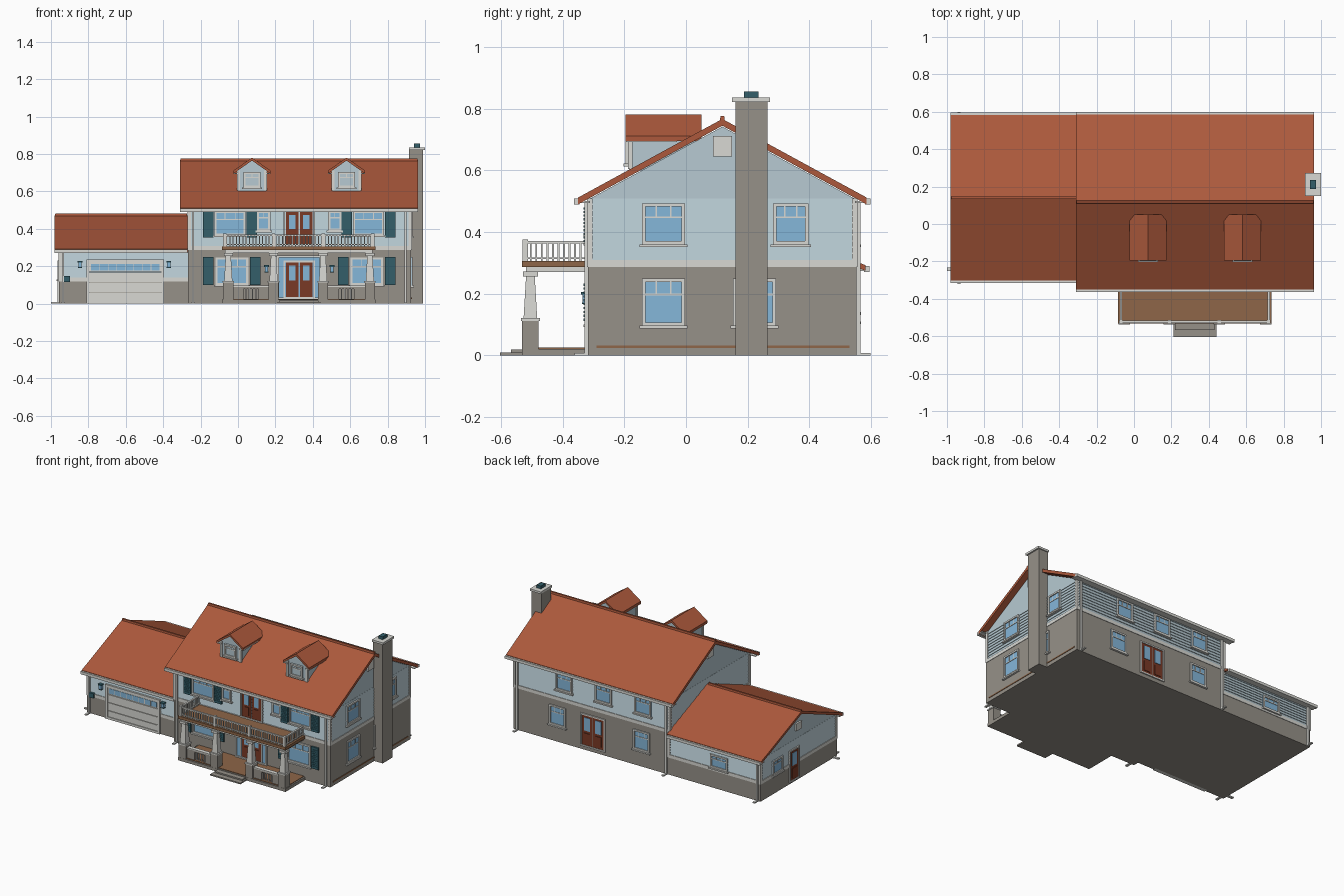
import bpy, bmesh

if "Cube" in bpy.data.objects:
    bpy.data.objects.remove(bpy.data.objects["Cube"])


# Flat colours, given as sRGB and stored as linear
def material(name, *rgb):
    lin = [(c / 255 / 12.92) if c < 11 else ((c / 255 + 0.055) / 1.055) ** 2.4 for c in rgb] + [1]
    m = bpy.data.materials.new(name)
    m.use_nodes = True
    m.diffuse_color = lin
    m.node_tree.nodes["Principled BSDF"].inputs["Base Color"].default_value = lin
    return m


SIDING = material("pale blue siding", 183, 202, 210)
STONE = material("grey stone", 150, 145, 137)
ROOF = material("terracotta roof", 172, 89, 60)
TRIM = material("off white trim", 216, 216, 211)
GLASS = material("sky blue glass", 133, 183, 218)
TEAL = material("dark teal", 51, 95, 106)
DOOR = material("red brown door", 122, 58, 38)
DECK = material("deck brown", 142, 102, 72)

parts = {}


def mesh_for(name, mat):
    return parts.setdefault((name, mat), bmesh.new())


# Box, optionally tapering towards the top
def block(name, mat, x, y, z, inset=0):
    bm = mesh_for(name, mat)
    rings = [[bm.verts.new(p) for p in ((x[0] + i, y[0] + i, h), (x[1] - i, y[0] + i, h),
                                        (x[1] - i, y[1] - i, h), (x[0] + i, y[1] - i, h))]
             for h, i in zip(z, (0, inset))]
    for ring in rings:
        bm.faces.new(ring)
    for k in range(4):
        j = (k + 1) % 4
        bm.faces.new((rings[0][k], rings[0][j], rings[1][j], rings[1][k]))


# Profile extruded along x (profile in y,z) or along y (profile in x,z)
def prism(name, mat, pts, axis, a, b):
    bm = mesh_for(name, mat)
    ends = [[bm.verts.new((t, u, z) if axis == "x" else (u, t, z)) for u, z in pts] for t in (a, b)]
    for e in ends:
        bm.faces.new(e)
    for k in range(len(pts)):
        j = (k + 1) % len(pts)
        bm.faces.new((ends[0][k], ends[0][j], ends[1][j], ends[1][k]))


# Two sloping slabs meeting at a ridge
def gable_roof(name, lo, hi, eave, ridge, t, axis, a, b):
    mid = (lo + hi) / 2
    for edge in (lo, hi):
        prism(name, ROOF, [(edge, eave), (mid, ridge), (mid, ridge - t), (edge, eave - t)], axis, a, b)


# Box on a wall: u runs along it, d is distance out from it
def on_wall(wall, name, mat, u, z, d):
    side, p = wall
    s = -1 if side in ("front", "left") else 1
    out = sorted((p + s * d[0], p + s * d[1]))
    if side in ("front", "back"):
        block(name, mat, u, out, z)
    else:
        block(name, mat, out, u, z)


def frame(wall, name, u, z, w, d):
    for us, zs in (((u[0], u[0] + w), z), ((u[1] - w, u[1]), z),
                   (u, (z[0], z[0] + w)), (u, (z[1] - w, z[1]))):
        on_wall(wall, name, TRIM, us, zs, (-.01, d))


def window(wall, mid, z, width, lights=3, glass=GLASS):
    u = (mid - width / 2, mid + width / 2)
    on_wall(wall, "window_panes", glass, u, z, (-.01, .007))
    frame(wall, "window_frames", u, z, .011, .014)
    bar = z[0] + (z[1] - z[0]) * .66
    on_wall(wall, "window_bars", TRIM, u, (bar - .003, bar + .003), (0, .010))
    for i in range(1, lights):
        c = u[0] + width * i / lights
        on_wall(wall, "window_bars", TRIM, (c - .002, c + .002), (bar, z[1]), (0, .010))
    on_wall(wall, "window_sills", TRIM, (u[0] - .008, u[1] + .008), (z[0] - .009, z[0]), (0, .020))


def door(wall, mid, z, width, leaves=2):
    frame(wall, "door_frames", (mid - width / 2 - .01, mid + width / 2 + .01), (z[0] - .005, z[1] + .01), .01, .014)
    leaf = width / leaves
    for i in range(leaves):
        a = mid - width / 2 + i * leaf
        h = z[1] - z[0]
        on_wall(wall, "doors", DOOR, (a + .003, a + leaf - .003), z, (-.01, .009))
        on_wall(wall, "door_glass", GLASS, (a + .02, a + leaf - .02), (z[0] + h * .5, z[1] - .015), (0, .012))
        on_wall(wall, "door_panels", DOOR, (a + .02, a + leaf - .02), (z[0] + .02, z[0] + h * .42), (0, .013))


def lantern(wall, mid, z):
    on_wall(wall, "lantern_caps", TEAL, (mid - .013, mid + .013), (z + .025, z + .034), (0, .028))
    on_wall(wall, "lantern_glass", GLASS, (mid - .009, mid + .009), (z, z + .025), (.004, .024))
    on_wall(wall, "lantern_bases", TEAL, (mid - .011, mid + .011), (z - .005, z), (0, .026))


# Stone storey, trim band, clapboard courses, gable and corner boards
def house_body(name, x, y, stone_z, eave, peak, courses):
    mid = sum(y) / 2
    block(name + "_stone_wall", STONE, (x[0] - .006, x[1] + .006), (y[0] - .006, y[1] + .006), (0, stone_z))
    block(name + "_band", TRIM, (x[0] - .009, x[1] + .009), (y[0] - .009, y[1] + .009), (stone_z, stone_z + .022))
    prism(name + "_gable_wall", SIDING, [(y[0], stone_z), (y[1], stone_z), (y[1], eave), (mid, peak), (y[0], eave)], "x", *x)
    base = stone_z + .022
    step = (eave - base) / courses
    for i in range(courses):
        block(name + "_clapboards", SIDING, (x[0] - .005, x[1] + .005), (y[0] - .005, y[1] + .005),
              (base + i * step, base + (i + 1) * step), .004)
    for cx in x:
        for cy in y:
            block(name + "_corner_boards", TRIM, (cx - .009, cx + .009), (cy - .009, cy + .009), (base, eave))


# Gutters, soffits and ridge cap
def eaves(name, x, roof_y, wall_y, z, ridge):
    for r, w in zip(roof_y, wall_y):
        s = -1 if r < w else 1
        block(name + "_gutters", TRIM, x, sorted((r - s * .005, r + s * .013)), (z - .022, z - .003))
        block(name + "_soffits", TRIM, x, sorted((r, w)), (z - .018, z - .012))
    mid = sum(roof_y) / 2
    block(name + "_ridge_cap", ROOF, x, (mid - .009, mid + .009), (ridge - .012, ridge + .009), .003)


# Main house
MX, MY = (-.26, .92), (-.312, .548)
house_body("main", MX, MY, .287, .508, .742, 10)
gable_roof("main_roof", -.35, .586, .512, .767, .022, "x", -.31, .962)
eaves("main", (-.31, .962), (-.35, .586), MY, .512, .767)
front, back, right = ("front", MY[0]), ("back", MY[1]), ("right", MX[1])
on_wall(right, "base_board", DECK, (-.29, .53), (.024, .032), (0, .009))
for wall in (right, ("left", MX[0])):
    on_wall(wall, "gable_vents", TRIM, (.088, .150), (.645, .712), (0, .012))

# Garage wing
GX, GY = (-.95, -.255), (-.272, .548)
house_body("garage", GX, GY, .118, .283, .445, 8)
gable_roof("garage_roof", -.302, .583, .292, .472, .018, "x", -.98, -.262)
eaves("garage", (-.98, -.27), (-.302, .583), GY, .292, .472)
g_front, g_left = ("front", GY[0]), ("left", GX[0])
on_wall(g_left, "gable_vents", TRIM, (.11, .17), (.34, .39), (0, .012))
window(g_left, .37, (.13, .23), .11, 2)
door(g_left, .19, (.015, .22), .09, 1)
window(("back", GY[1]), -.64, (.14, .23), .13)

# Garage door with a glazed row
frame(g_front, "garage_door_frame", (-.81, -.395), (0, .235), .016, .016)
for i in range(4):
    on_wall(g_front, "garage_door_panels", TRIM, (-.795, -.41), (.004 + i * .056, .056 + i * .056), (0, .011))
on_wall(g_front, "garage_door_glass", GLASS, (-.785, -.42), (.178, .212), (0, .013))
for i in range(1, 8):
    c = -.785 + i * .0456
    on_wall(g_front, "garage_door_bars", TRIM, (c - .002, c + .002), (.178, .212), (0, .015))
for x in (-.845, -.37):
    lantern(g_front, x, .195)
on_wall(g_front, "meter_box", TEAL, (-.93, -.898), (.115, .147), (0, .02))

# Front openings, mirrored about the entrance axis
AXIS = .3275
for s in (-1, 1):
    window(front, AXIS + s * .37, (.365, .495), .165)
    window(front, AXIS + s * .36, (.10, .248), .175)
    window(front, AXIS + s * .19, (.39, .495), .07, 2)
    for z, offsets in (((.355, .497), (.486, .253)), ((.10, .25), (.486, .235))):
        for o in offsets:
            c = AXIS + s * o
            on_wall(front, "shutters", TEAL, (c - .028, c + .028), z, (0, .017))
            for k in range(10):
                h = z[0] + .012 + k * (z[1] - z[0] - .024) / 10
                on_wall(front, "shutter_slats", TEAL, (c - .020, c + .020), (h, h + .007), (0, .020))
    lantern(front, AXIS + s * .175, .172)
door(front, AXIS, (.31, .49), .15)
on_wall(front, "entrance_glass", GLASS, (.215, .44), (.03, .25), (0, .008))
frame(front, "entrance_surround", (.207, .448), (.022, .258), .011, .018)
door(front, AXIS, (.03, .22), .15)

# Back and right side openings
for x in (.54, .24, -.06):
    window(back, x, (.36, .485), .125)
for x in (.59, -.05):
    window(back, x, (.11, .245), .125)
door(back, .32, (.03, .24), .17)
for y, z, w in ((-.073, (.36, .493), .14), (.34, (.36, .493), .115),
                (-.073, (.096, .249), .14), (.222, (.096, .249), .14)):
    window(right, y, z, w)

# Dormers
for x in (.075, .58):
    prism("dormer_walls", SIDING, [(x - .075, .6), (x + .075, .6), (x + .075, .715), (x, .765), (x - .075, .715)], "y", -.183, .04)
    gable_roof("dormer_roofs", x - .1, x + .1, .711, .781, .016, "y", -.196, .05)
    face = ("front", -.183)
    window(face, x, (.622, .703), .09, 2, SIDING)
    for s in (-1, 1):
        c = x + s * .073
        on_wall(face, "dormer_corner_boards", TRIM, (c - .008, c + .008), (.604, .712), (-.01, .006))
        block("dormer_soffits", TRIM, sorted((x + s * .07, x + s * .1)), (-.194, -.03), (.692, .699))

# Chimney
block("chimney", STONE, (.915, .99), (.16, .265), (0, .822))
block("chimney_cap", TRIM, (.915, 1.0), (.15, .272), (.822, .836))
block("chimney_flue", TEAL, (.94, .972), (.188, .236), (.836, .856))

# Porch floor, steps and balcony deck
PX, PY = (-.085, .735), (-.533, -.312)
block("porch_base", STONE, PX, PY, (0, .021))
block("porch_floor", DECK, (-.075, .725), (-.523, -.312), (.021, .025))
block("lower_step", STONE, (.21, .44), (-.603, -.53), (0, .009))
block("upper_step", STONE, (.22, .43), (-.568, -.53), (.009, .018))
block("balcony_beam", TRIM, (-.07, .72), (-.52, -.312), (.27, .286))
block("balcony_deck", DECK, PX, PY, (.286, .306))

# Porch columns on stone piers
for x in (-.052, .19, .455, .705):
    y = -.505
    block("column_piers", STONE, (x - .027, x + .027), (y - .027, y + .027), (.021, .112))
    block("pier_caps", TRIM, (x - .031, x + .031), (y - .031, y + .031), (.112, .121))
    block("columns", TRIM, (x - .022, x + .022), (y - .022, y + .022), (.121, .258), .008)
    block("column_heads", TRIM, (x - .024, x + .024), (y - .024, y + .024), (.256, .272))

# Low porch walls with a baluster opening
for a, b in ((-.025, .163), (.482, .678)):
    y = (-.517, -.495)
    mid = (a + b) / 2
    for u in ((a, mid - .04), (mid + .04, b)):
        block("porch_low_walls", STONE, u, y, (.021, .09))
    block("porch_low_walls", STONE, (a, b), y, (.078, .09))
    block("porch_wall_caps", TRIM, (a, b), (-.52, -.492), (.09, .098))
    for i in range(4):
        c = mid - .027 + i * .018
        block("porch_balusters", TRIM, (c - .003, c + .003), (-.51, -.502), (.021, .078))

# Balcony railing
RX, RY = (-.07, .72), -.522
for z in ((.313, .318), (.362, .371)):
    block("balcony_rails", TRIM, (RX[0] - .006, RX[1] + .006), (RY - .006, RY + .006), z)
    for x in RX:
        block("balcony_rails", TRIM, (x - .006, x + .006), (RY, -.312), z)
for i in range(45):
    x = RX[0] + (i + .5) * (RX[1] - RX[0]) / 45
    block("balcony_balusters", TRIM, (x - .003, x + .003), (RY - .003, RY + .003), (.306, .365))
for x in RX:
    for i in range(11):
        y = RY + .018 + i * .018
        block("balcony_balusters", TRIM, (x - .003, x + .003), (y - .003, y + .003), (.306, .365))
for x in (RX[0], .19, .455, RX[1]):
    block("balcony_posts", TRIM, (x - .009, x + .009), (RY - .009, RY + .009), (.306, .376))

# Downspouts with ground outlets
for wall, x, top in ((front, -.24, .495), (front, .895, .495), (back, -.24, .495), (back, .895, .495),
                     (g_front, -.935, .275), (("back", GY[1]), -.935, .275)):
    on_wall(wall, "downspouts", TRIM, (x - .006, x + .006), (.006, top), (.005, .018))
    on_wall(wall, "downspout_outlets", TRIM, (x - .008, x + .008), (0, .008), (.005, .05))
block("side_outlet", TRIM, (-1.0, -.95), (-.25, -.232), (0, .008))

# Turn each collected part into an object
for (name, mat), bm in parts.items():
    bmesh.ops.recalc_face_normals(bm, faces=bm.faces)
    me = bpy.data.meshes.new(name)
    bm.to_mesh(me)
    bm.free()
    me.materials.append(mat)
    bpy.context.collection.objects.link(bpy.data.objects.new(name, me))
